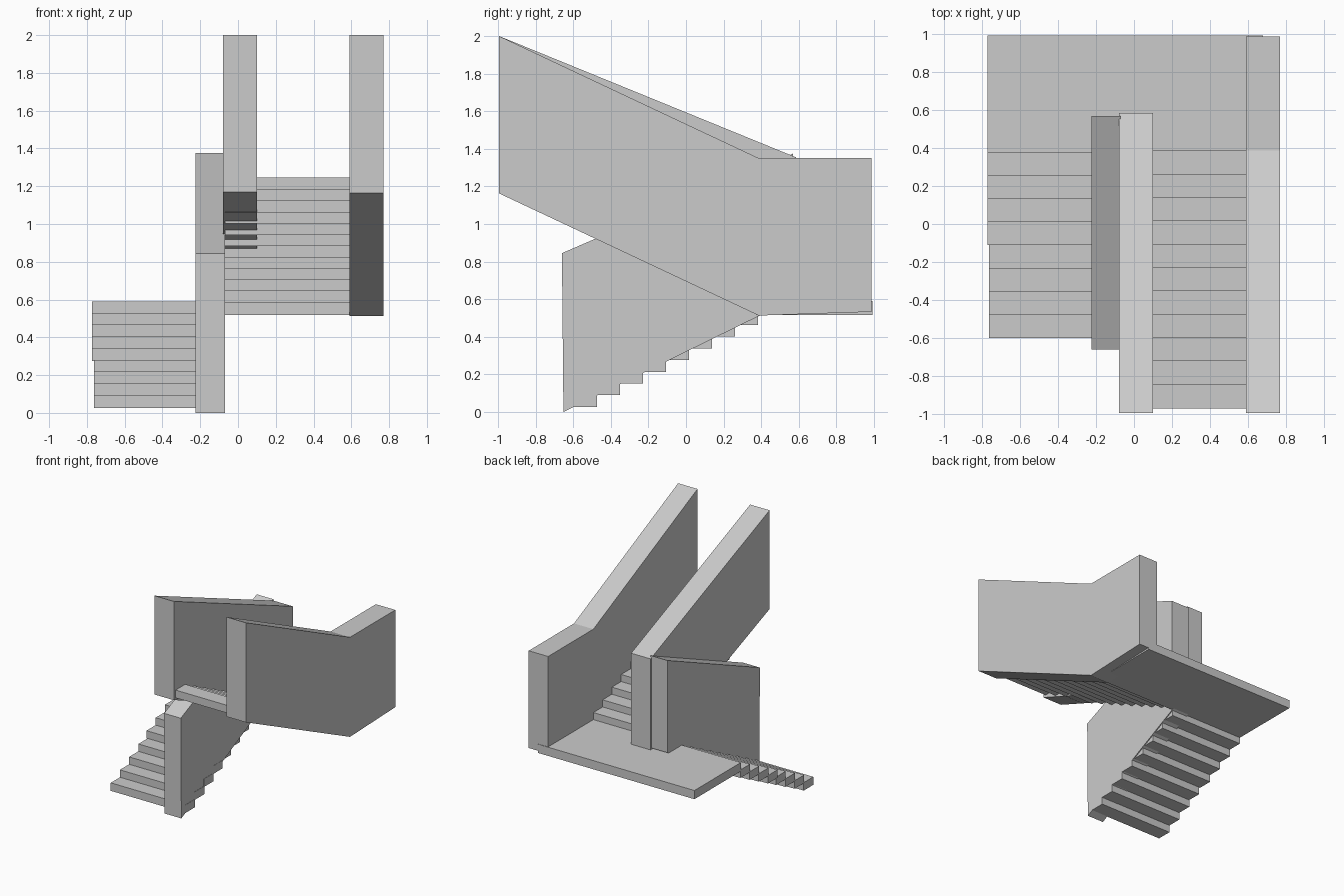
import bpy, bmesh

if "Cube" in bpy.data.objects:
    bpy.data.objects.remove(bpy.data.objects["Cube"])


def prism(name, x0, x1, profile):
    """Extrude a (y, z) outline from x0 to x1."""
    bm = bmesh.new()
    face = bm.faces.new([bm.verts.new((x0, y, z)) for y, z in profile])
    ext = bmesh.ops.extrude_face_region(bm, geom=[face])
    moved = [v for v in ext["geom"] if isinstance(v, bmesh.types.BMVert)]
    bmesh.ops.translate(bm, verts=moved, vec=(x1 - x0, 0, 0))
    bmesh.ops.recalc_face_normals(bm, faces=bm.faces[:])
    mesh = bpy.data.meshes.new(name)
    bm.to_mesh(mesh)
    bm.free()
    obj = bpy.data.objects.new(name, mesh)
    bpy.context.collection.objects.link(obj)
    return obj


def slab(name, x0, x1, y0, y1, z0, z1):
    return prism(name, x0, x1, [(y0, z0), (y1, z0), (y1, z1), (y0, z1)])


LAP = 0.005  # small overlap joining neighbouring steps

# Lower flight, climbing towards the back
run, rise = 0.1222, 0.0622
for i in range(8):
    y, z = -0.60 + i * run, 0.027 + i * rise
    x0, x1 = (-0.763, -0.068) if i < 4 else (-0.773, -0.078)
    slab(f"lower_step_{i + 1}", x0, x1, y, y + run + LAP, z, z + rise + LAP)

# Landing, reaching under the outer wall
slab("landing", -0.773, 0.68, 0.376, 0.992, 0.517, 0.59)

# Upper flight, climbing back towards the front
run, rise = 0.123, 0.0596
for i in range(11):
    y, z = 0.387 - i * run, 0.59 + i * rise
    slab(f"upper_step_{i + 1}", -0.07, 0.60, y - run - LAP, y, z - LAP, z + rise)

# Solid sloping side walls
prism("lower_wall", -0.225, -0.07,
      [(-0.652, 0.0), (0.57, 0.60), (0.57, 1.375), (-0.66, 0.845)])
prism("middle_wall", -0.08, 0.10,
      [(-0.995, 1.17), (0.585, 0.55), (0.585, 1.355), (-0.995, 2.0)])
prism("outer_wall", 0.59, 0.77,
      [(-0.995, 1.163), (0.387, 0.513), (0.988, 0.533), (0.988, 1.35),
       (0.387, 1.35), (-0.995, 2.0)])
